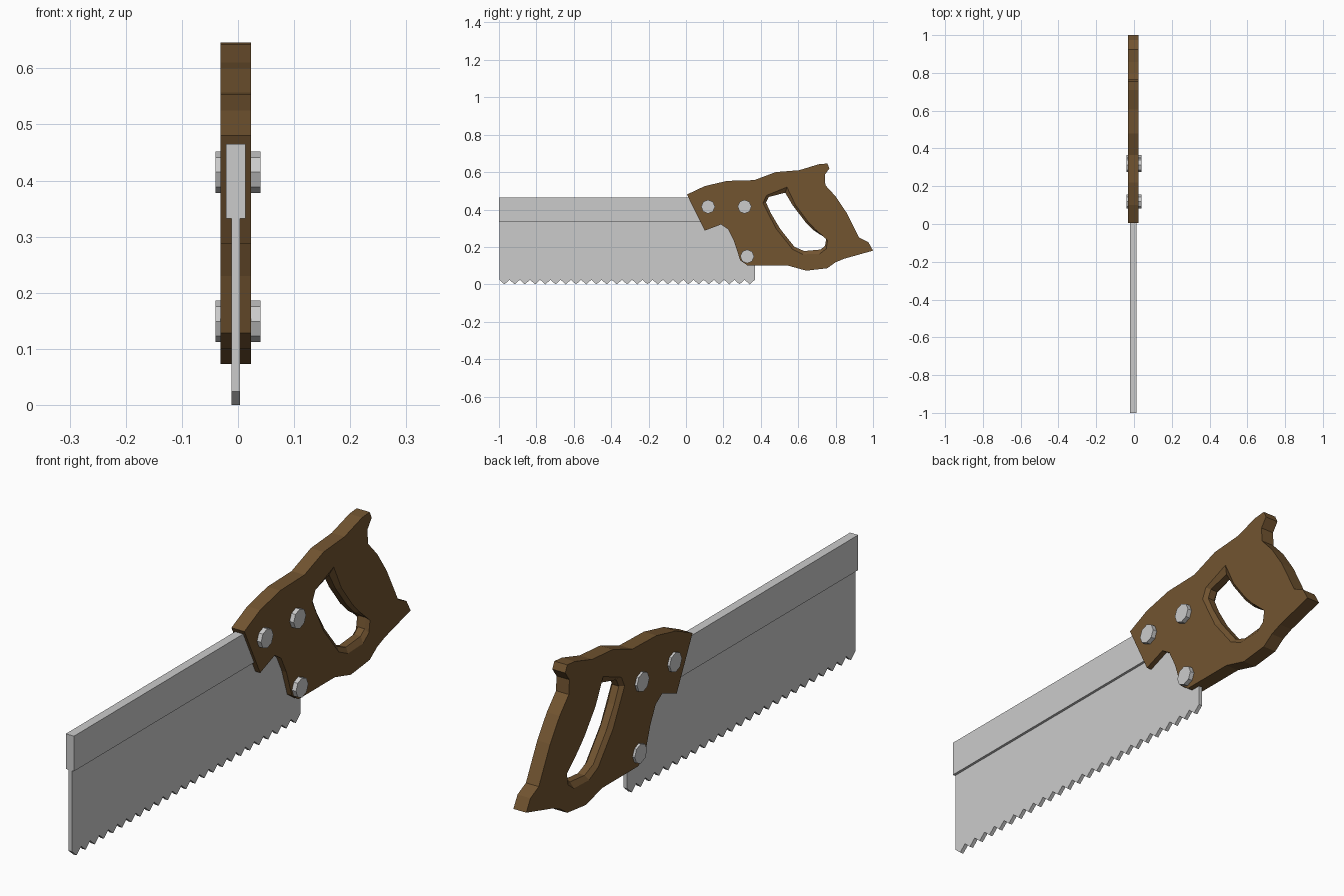
import bpy, bmesh, math

if "Cube" in bpy.data.objects:
    bpy.data.objects.remove(bpy.data.objects["Cube"])

CX = -0.004  # mid-plane of blade and handle


def new_object(name, bm):
    bmesh.ops.recalc_face_normals(bm, faces=bm.faces)
    mesh = bpy.data.meshes.new(name)
    bm.to_mesh(mesh)
    bm.free()
    ob = bpy.data.objects.new(name, mesh)
    bpy.context.collection.objects.link(ob)
    return ob


def ring(bm, pts, x):
    return [bm.verts.new((x, y, z)) for y, z in pts]


def bridge(bm, a, b):
    n = len(a)
    for i in range(n):
        j = (i + 1) % n
        bm.faces.new((a[i], a[j], b[j], b[i]))


def slab(name, pts, half, cx=CX):
    """Extrude a y-z profile symmetrically along x."""
    bm = bmesh.new()
    a, b = ring(bm, pts, cx - half), ring(bm, pts, cx + half)
    bridge(bm, a, b)
    bm.faces.new(a)
    bm.faces.new(b)
    return new_object(name, bm)


# Blade with zigzag teeth
y0, y1, teeth = -0.998, 0.368, 25
step = (y1 - y0) / teeth
profile = [(y1, 0.36), (y0, 0.36), (y0, 0.024)]
for i in range(teeth):
    profile.append((y0 + (i + 0.5) * step, 0.0))
    profile.append((y0 + (i + 1) * step, 0.024))
slab("blade", profile, 0.0072)

# Stiffening spine along the blade back
slab("spine", [(-1, 0.332), (0.2, 0.332), (0.2, 0.465), (-1, 0.465)], 0.017)

# Handle with a chamfered grip opening
outline = [(0.005, 0.48), (0.10, 0.525), (0.22, 0.553), (0.365, 0.557), (0.40, 0.57),
           (0.48, 0.60), (0.605, 0.61), (0.71, 0.642), (0.755, 0.646), (0.767, 0.62),
           (0.742, 0.585), (0.745, 0.53), (0.80, 0.47), (0.857, 0.385), (0.90, 0.30),
           (0.925, 0.25), (0.975, 0.225), (1.0, 0.18), (0.846, 0.137), (0.80, 0.118),
           (0.755, 0.086), (0.643, 0.073), (0.546, 0.10), (0.33, 0.10), (0.29, 0.128),
           (0.257, 0.23), (0.225, 0.295), (0.187, 0.32), (0.10, 0.287)]
hole_face = [(0.412, 0.435), (0.43, 0.475), (0.54, 0.52), (0.585, 0.425), (0.65, 0.338),
             (0.69, 0.295), (0.757, 0.235), (0.75, 0.19), (0.715, 0.163), (0.625, 0.16),
             (0.57, 0.187), (0.48, 0.30), (0.437, 0.385)]
hole_inner = [(0.428, 0.437), (0.443, 0.467), (0.53, 0.49), (0.57, 0.423), (0.637, 0.335),
              (0.685, 0.287), (0.75, 0.245), (0.743, 0.205), (0.72, 0.186), (0.632, 0.178),
              (0.58, 0.2), (0.503, 0.297), (0.455, 0.378)]
bm = bmesh.new()
sides = []
for s in (-1, 1):
    x = CX + s * 0.027
    out, hole = ring(bm, outline, x), ring(bm, hole_face, x)
    inner = ring(bm, hole_inner, CX + s * 0.014)
    edges = [bm.edges.new((r[i - 1], r[i])) for r in (out, hole) for i in range(len(r))]
    bmesh.ops.triangle_fill(bm, use_beauty=True, use_dissolve=False, edges=edges)
    bridge(bm, hole, inner)
    sides.append((out, inner))
bridge(bm, sides[0][0], sides[1][0])
bridge(bm, sides[0][1], sides[1][1])
handle = new_object("handle", bm)
wood = bpy.data.materials.new("brown_wood")
wood.diffuse_color = (0.168, 0.089, 0.03, 1)
wood.use_nodes = True
wood.node_tree.nodes["Principled BSDF"].inputs["Base Color"].default_value = wood.diffuse_color
handle.data.materials.append(wood)

# Octagonal bolts through the handle
for n, (y, z) in enumerate([(0.118, 0.415), (0.313, 0.415), (0.327, 0.149)], 1):
    octagon = [(y + 0.037 * math.cos(k * math.pi / 4), z + 0.037 * math.sin(k * math.pi / 4))
               for k in range(8)]
    slab(f"bolt_{n}", octagon, 0.04, 0)
